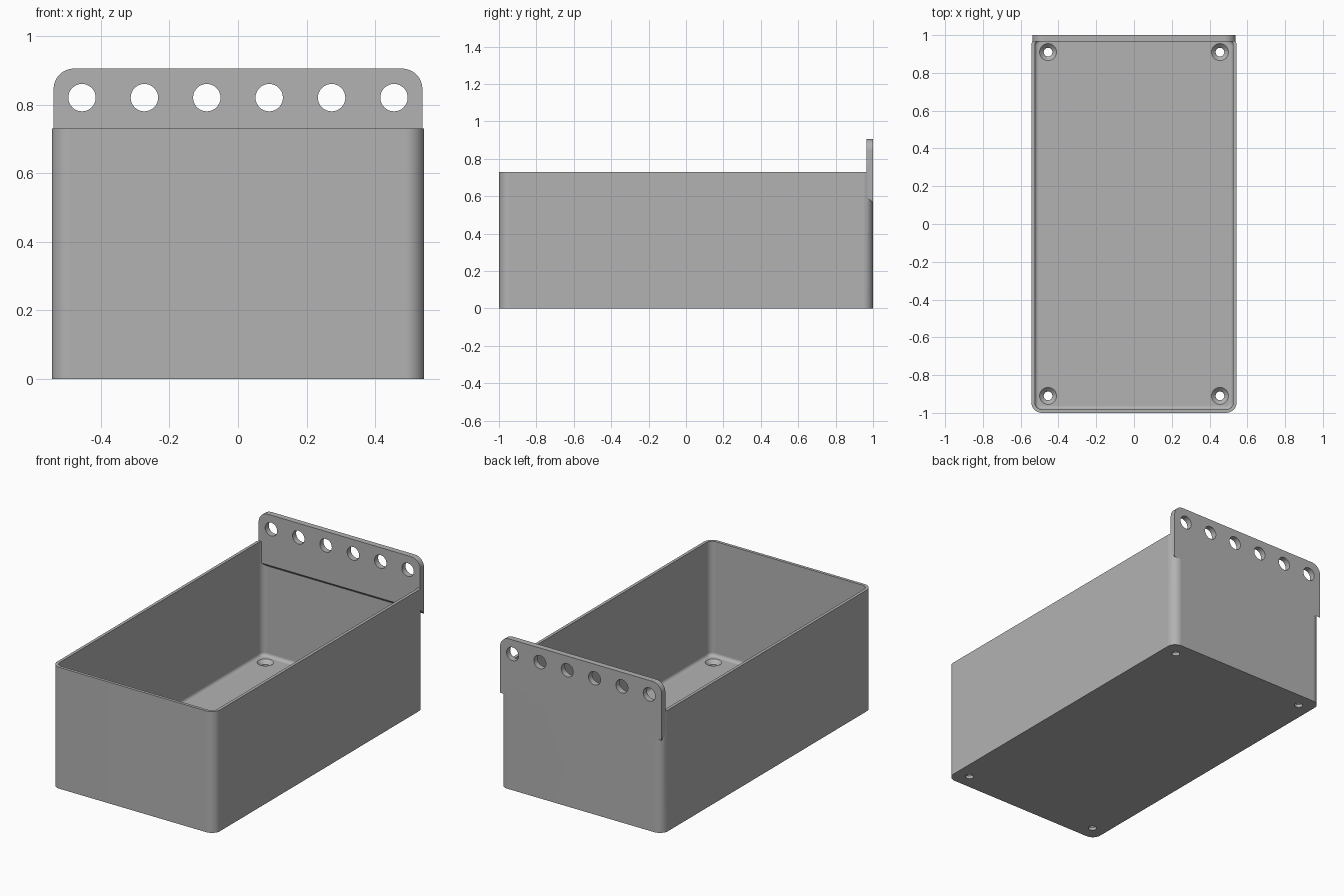
import bpy, bmesh, math
from mathutils import Vector

if "Cube" in bpy.data.objects:
    bpy.data.objects.remove(bpy.data.objects["Cube"])

HALF_X, HALF_Y, HEIGHT = 0.543, 1.0, 0.73
WALL, FLOOR, CORNER, FILLET = 0.018, 0.04, 0.055, 0.02
PLATE_X, PLATE_TOP, PLATE_Y = 0.538, 0.905, 0.965

grey = bpy.data.materials.new("plain grey")
grey.use_nodes = True
colour = (0.45, 0.45, 0.45, 1)
grey.diffuse_color = colour
grey.node_tree.nodes["Principled BSDF"].inputs["Base Color"].default_value = colour


def make_object(name, bm):
    bmesh.ops.recalc_face_normals(bm, faces=bm.faces)
    mesh = bpy.data.meshes.new(name)
    bm.to_mesh(mesh)
    bm.free()
    mesh.materials.append(grey)
    obj = bpy.data.objects.new(name, mesh)
    bpy.context.collection.objects.link(obj)
    return obj


def arc(cx, cy, radius, start, steps=8):
    """Quarter circle of points, counter-clockwise from start."""
    angles = [start + math.pi / 2 * i / steps for i in range(steps + 1)]
    return [(cx + radius * math.cos(a), cy + radius * math.sin(a)) for a in angles]


def rounded_rect(inset):
    """Box outline moved inwards by inset."""
    radius = max(CORNER - inset, 0.005)
    x, y = HALF_X - inset - radius, HALF_Y - inset - radius
    corners = [(x, y), (-x, y), (-x, -y), (x, -y)]
    return [p for i, (cx, cy) in enumerate(corners)
            for p in arc(cx, cy, radius, i * math.pi / 2)]


def loft(name, loops):
    """Skin stacked loops of points and cap both ends."""
    bm = bmesh.new()
    rings = [[bm.verts.new(p) for p in loop] for loop in loops]
    for a, b in zip(rings, rings[1:]):
        for i in range(len(a)):
            j = (i + 1) % len(a)
            bm.faces.new((a[i], a[j], b[j], b[i]))
    bm.faces.new(rings[0])
    bm.faces.new(rings[-1])
    return make_object(name, bm)


def lathe_cutter(name, rings, to_point, steps=32):
    """Round cutter from (radius, depth) pairs."""
    turns = [2 * math.pi * i / steps for i in range(steps)]
    return loft(name, [[to_point(r * math.cos(a), r * math.sin(a), d) for a in turns]
                       for r, d in rings])


def boolean(target, tool, operation):
    mod = target.modifiers.new("join or cut", "BOOLEAN")
    mod.operation, mod.object, mod.solver = operation, tool, "EXACT"
    bpy.context.view_layer.objects.active = target
    bpy.ops.object.modifier_apply(modifier=mod.name)
    bpy.data.objects.remove(tool)


# Open box: outside, rim, inside wall, floor fillet
levels = [(0, 0), (0, HEIGHT), (WALL, HEIGHT)]
for i in range(7):
    a = math.pi / 2 * i / 6
    levels.append((WALL + FILLET * (1 - math.cos(a)), FLOOR + FILLET * (1 - math.sin(a))))
box = loft("storage_box", [[(x, y, z) for x, y in rounded_rect(inset)] for inset, z in levels])

# Hanging plate with rounded top corners and a sloping lower edge
RADIUS = 0.06
top = [(x, z) for x, z in arc(PLATE_X - RADIUS, PLATE_TOP - RADIUS, RADIUS, 0)]
top += arc(RADIUS - PLATE_X, PLATE_TOP - RADIUS, RADIUS, math.pi / 2)


def plate_loop(y, bottom):
    return [(x, y, z) for x, z in [(PLATE_X, bottom)] + top + [(-PLATE_X, bottom)]]


plate = loft("hanging_plate", [plate_loop(PLATE_Y, 0.6), plate_loop(HALF_Y, 0.565)])

# Row of hanging holes
for i in range(6):
    x = -0.455 + 0.182 * i
    cutter = lathe_cutter("hanging_hole", [(0.04, 0.9), (0.04, 1.1)],
                          lambda u, v, d: (x + u, d, 0.82 + v))
    boolean(plate, cutter, "DIFFERENCE")

# Countersunk screw holes in the floor
for sx in (-1, 1):
    for sy in (-1, 1):
        rings = [(0.023, -0.1), (0.023, FLOOR - 0.022), (0.045, FLOOR), (0.045, FLOOR + 0.05)]
        cutter = lathe_cutter("screw_hole", rings,
                              lambda u, v, d: (sx * 0.455 + u, sy * 0.91 + v, d))
        boolean(box, cutter, "DIFFERENCE")

boolean(box, plate, "UNION")

# Smooth rounded corners, crisp edges
bpy.ops.object.select_all(action="DESELECT")
box.select_set(True)
bpy.context.view_layer.objects.active = box
bpy.ops.object.shade_smooth_by_angle(angle=math.radians(30))
weighted = box.modifiers.new("even shading", "WEIGHTED_NORMAL")
weighted.keep_sharp = True
